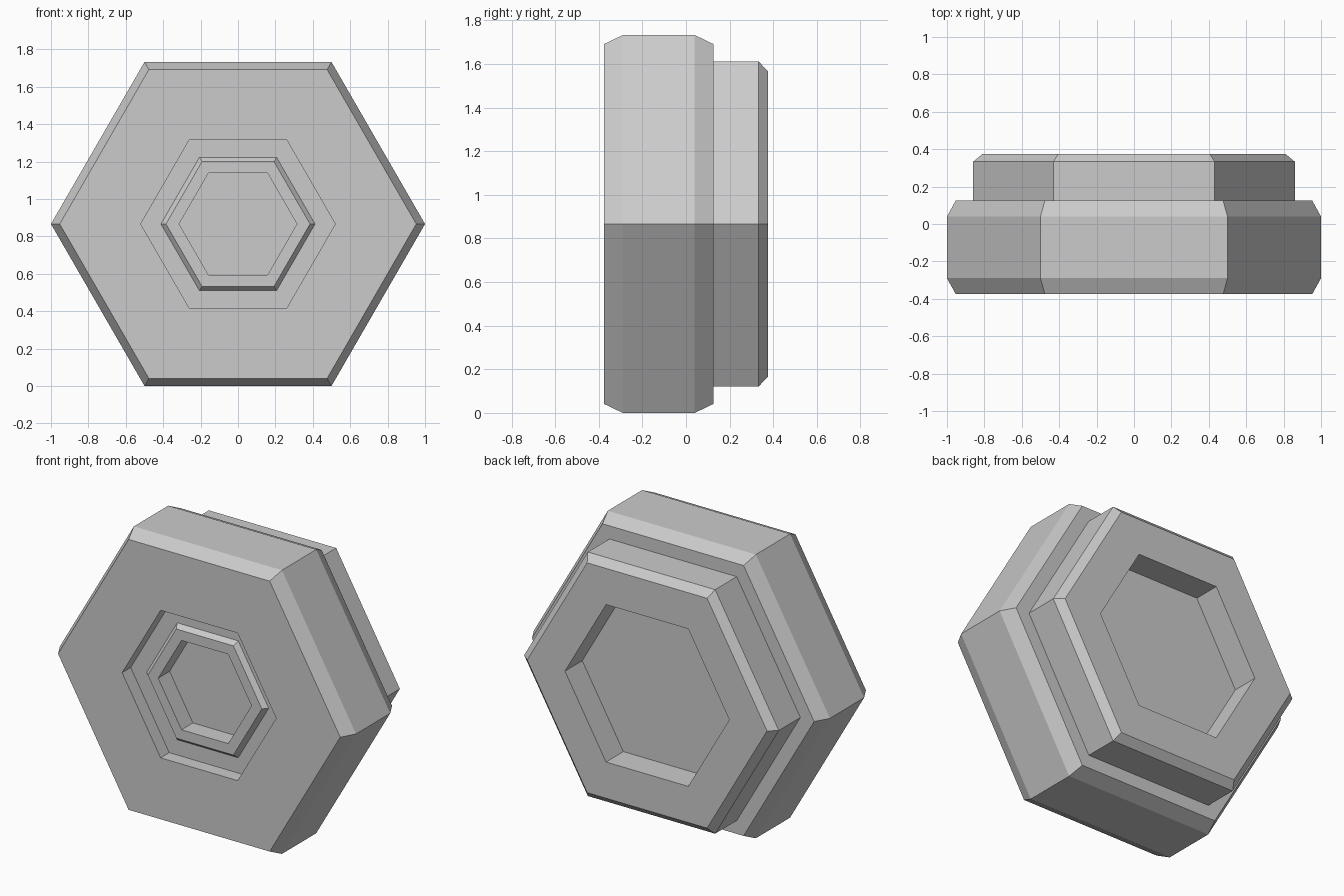
import bpy
import bmesh
from math import cos, sin, pi

cube = bpy.data.objects.get("Cube")
if cube:
    bpy.data.objects.remove(cube, do_unlink=True)

SIDES = 6
CENTRE_Z = sin(pi / 3)  # rests on one flat side

grey = bpy.data.materials.new("plain_grey")
grey.use_nodes = True
grey.diffuse_color = (0.6, 0.6, 0.6, 1)
grey.node_tree.nodes["Principled BSDF"].inputs["Base Color"].default_value = (0.6, 0.6, 0.6, 1)


def hex_lathe(name, profile):
    """Bridge six-sided rings (corner radius, y) and cap both ends."""
    bm = bmesh.new()
    rings = []
    for radius, y in profile:
        angles = [2 * pi * i / SIDES for i in range(SIDES)]
        rings.append([bm.verts.new((radius * cos(a), y, CENTRE_Z + radius * sin(a)))
                      for a in angles])
    for near, far in zip(rings, rings[1:]):
        for i in range(SIDES):
            j = (i + 1) % SIDES
            bm.faces.new((near[i], near[j], far[j], far[i]))
    bm.faces.new(rings[0])
    bm.faces.new(rings[-1])
    bmesh.ops.recalc_face_normals(bm, faces=bm.faces)
    mesh = bpy.data.meshes.new(name)
    bm.to_mesh(mesh)
    bm.free()
    mesh.materials.append(grey)
    obj = bpy.data.objects.new(name, mesh)
    bpy.context.collection.objects.link(obj)
    return obj


# Main body: socket floor, raised collar, sunken ring, chamfered rim
hex_lathe("main_body", [
    (0.315, -0.21), (0.315, -0.32),
    (0.385, -0.32), (0.412, -0.292),
    (0.52, -0.292), (0.52, -0.375),
    (0.953, -0.375), (1.0, -0.29),
    (1.0, 0.04), (0.953, 0.125),
])

# Smaller back tier with a chamfered edge and a hexagonal recess
hex_lathe("back_tier", [
    (0.86, 0.1), (0.86, 0.333),
    (0.81, 0.375), (0.555, 0.375),
    (0.555, 0.208),
])
